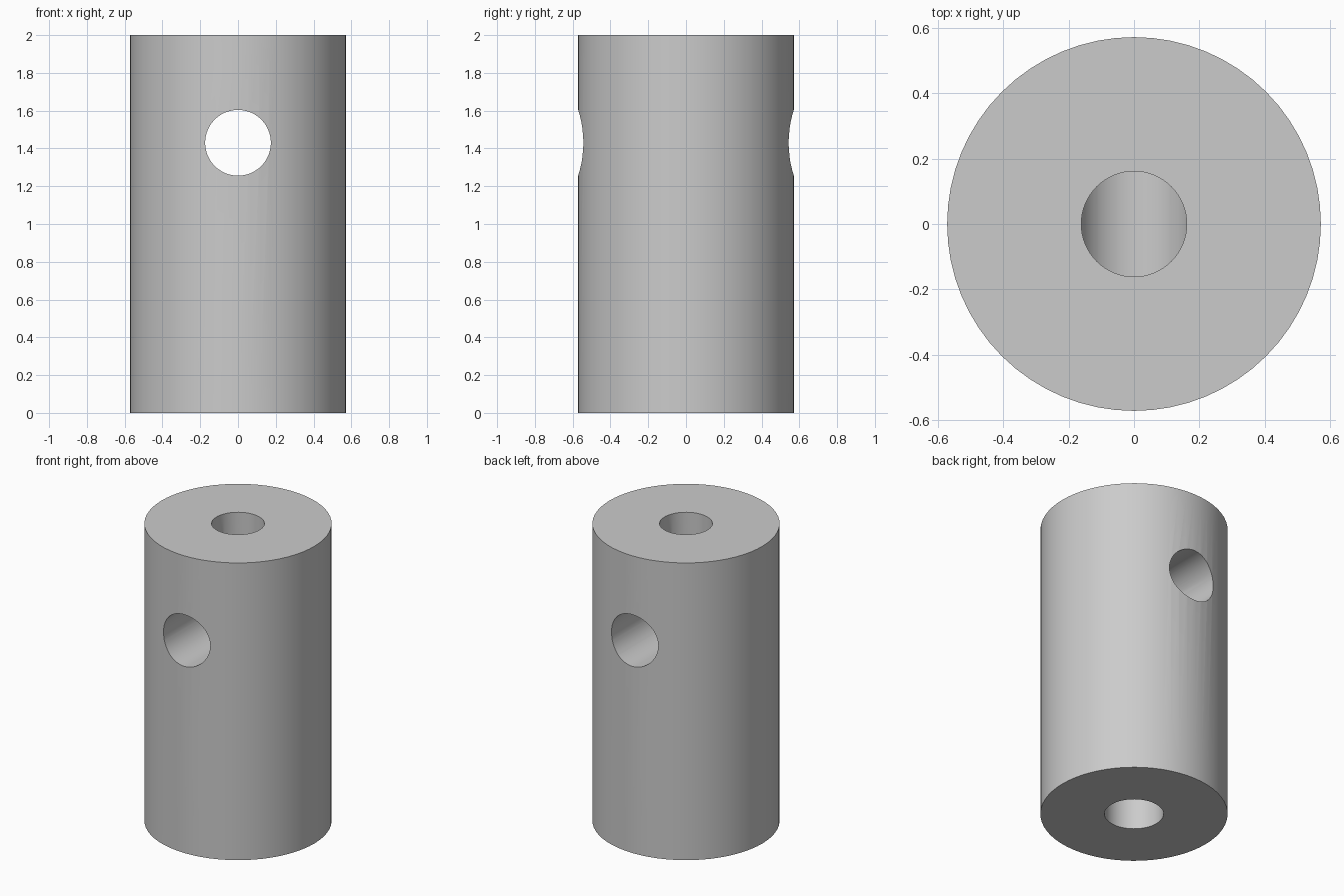
import bpy
import math

cube = bpy.data.objects.get("Cube")
if cube:
    bpy.data.objects.remove(cube, do_unlink=True)

RADIUS, HEIGHT = 0.571, 2.0
CROSS_Z = 1.43

# Single plain grey metal
grey = bpy.data.materials.new("grey metal")
grey.use_nodes = True
colour = (0.6, 0.6, 0.6, 1)
grey.diffuse_color = colour
grey.node_tree.nodes["Principled BSDF"].inputs["Base Color"].default_value = colour


def cylinder(name, radius, low, high, sides=64):
    """Upright cylinder spanning two heights."""
    bpy.ops.mesh.primitive_cylinder_add(
        vertices=sides, radius=radius, depth=high - low,
        location=(0, 0, (low + high) / 2))
    obj = bpy.context.object
    obj.name = name
    obj.data.materials.append(grey)
    return obj


def drill(body, cutter):
    """Subtract a cutter from the body and discard it."""
    cutter.hide_render = True
    mod = body.modifiers.new("drill", "BOOLEAN")
    mod.operation = "DIFFERENCE"
    mod.solver = "EXACT"
    mod.object = cutter
    bpy.context.view_layer.objects.active = body
    bpy.ops.object.modifier_apply(modifier=mod.name)
    bpy.data.objects.remove(cutter, do_unlink=True)


# Solid round body
body = cylinder("round_body", RADIUS, 0, HEIGHT)

# Cross hole from front to back
cross = cylinder("cross_hole_cutter", 0.174, CROSS_Z - 1, CROSS_Z + 1)
cross.rotation_euler.x = math.pi / 2
drill(body, cross)

# Top bore down into the cross hole, and a wider blind bore from below
drill(body, cylinder("top_bore_cutter", 0.161, CROSS_Z, HEIGHT + 0.2))
drill(body, cylinder("bottom_bore_cutter", 0.18, -0.2, 0.95))

# Smooth walls with crisp rims
bpy.ops.object.select_all(action="DESELECT")
body.select_set(True)
bpy.context.view_layer.objects.active = body
bpy.ops.object.shade_smooth_by_angle(angle=math.radians(30))
